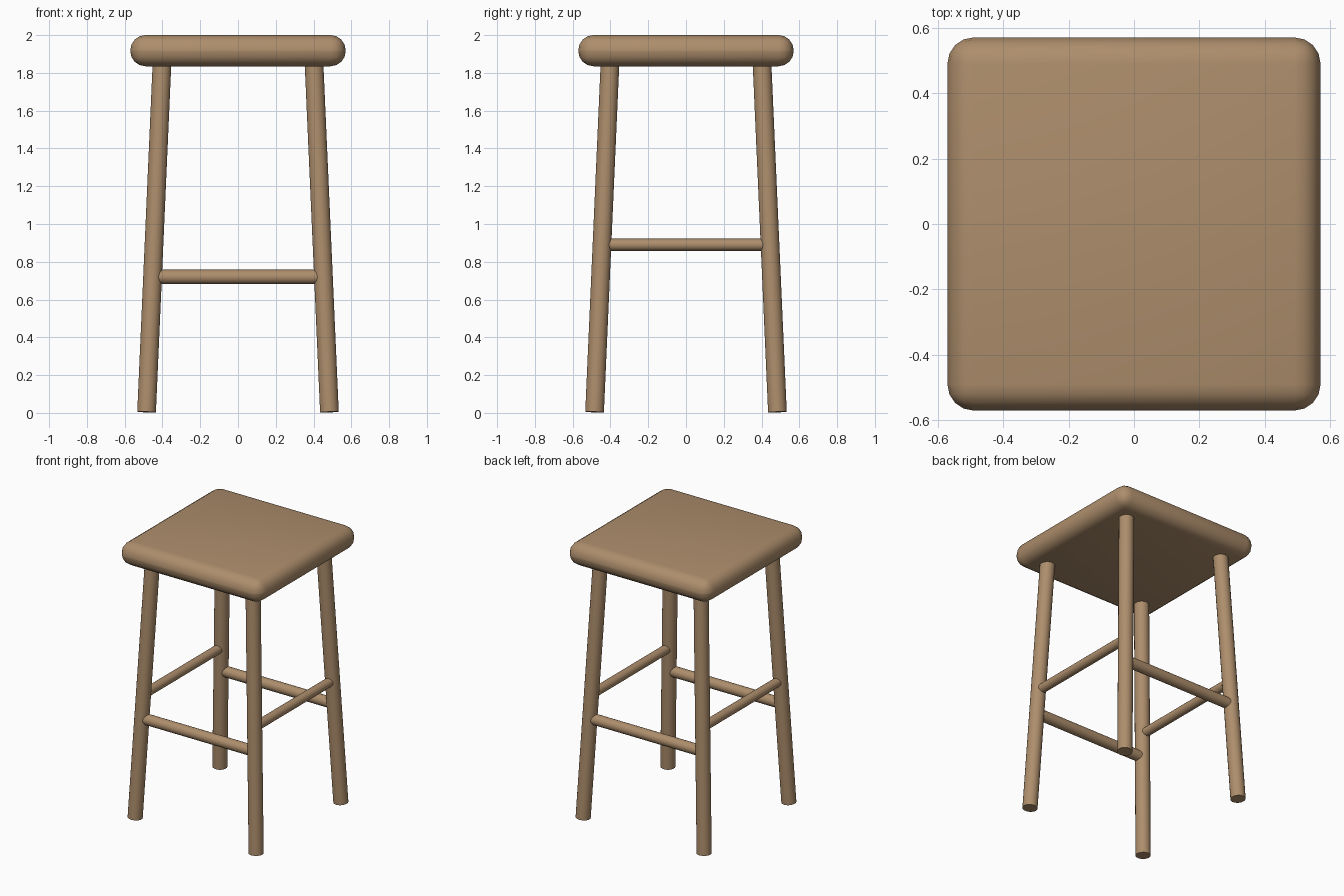
import bpy
from mathutils import Vector

if "Cube" in bpy.data.objects:
    bpy.data.objects.remove(bpy.data.objects["Cube"])

wood = bpy.data.materials.new("wood")
wood.diffuse_color = (0.42, 0.27, 0.15, 1)
wood.use_nodes = True
wood.node_tree.nodes["Principled BSDF"].inputs["Base Color"].default_value = wood.diffuse_color


def finish(obj, name):
    obj.name = name
    obj.data.materials.append(wood)
    bpy.ops.object.shade_smooth_by_angle()


def rod(name, a, b, radius, sides=20):
    """Round bar between two points."""
    a, b = Vector(a), Vector(b)
    d = b - a
    bpy.ops.mesh.primitive_cylinder_add(
        vertices=sides, radius=radius, depth=d.length, location=(a + b) / 2,
        rotation=d.to_track_quat('Z', 'Y').to_euler())
    finish(bpy.context.object, name)


FOOT, TOP, TOP_Z, FOOT_Z = 0.484, 0.402, 1.86, 0.0045


def spread(z):
    """Leg centre offset at height z."""
    return FOOT + (TOP - FOOT) * (z - FOOT_Z) / (TOP_Z - FOOT_Z)


# Seat: thick square slab with fully rounded edges
bpy.ops.mesh.primitive_cube_add(size=1, location=(0, 0, 1.9175))
seat = bpy.context.object
seat.scale = (1.14, 1.14, 0.165)
bpy.ops.object.transform_apply(location=False, rotation=False, scale=True)
bevel = seat.modifiers.new("round", 'BEVEL')
bevel.width = 0.08
bevel.segments = 4
bpy.ops.object.modifier_apply(modifier="round")
finish(seat, "seat")

# Four splayed legs
for sy, row in ((-1, "front"), (1, "back")):
    for sx, side in ((-1, "left"), (1, "right")):
        rod(f"{row}_{side}_leg", (sx * FOOT, sy * FOOT, FOOT_Z),
            (sx * TOP, sy * TOP, TOP_Z), 0.05)

# Lower stretchers at front and back, higher thinner ones at the sides
for s, row, side in ((-1, "front", "left"), (1, "back", "right")):
    z = 0.72
    e = spread(z)
    rod(f"{row}_stretcher", (-e, s * e, z), (e, s * e, z), 0.038)
    z = 0.89
    e = spread(z)
    rod(f"{side}_stretcher", (s * e, -e, z), (s * e, e, z), 0.032)
